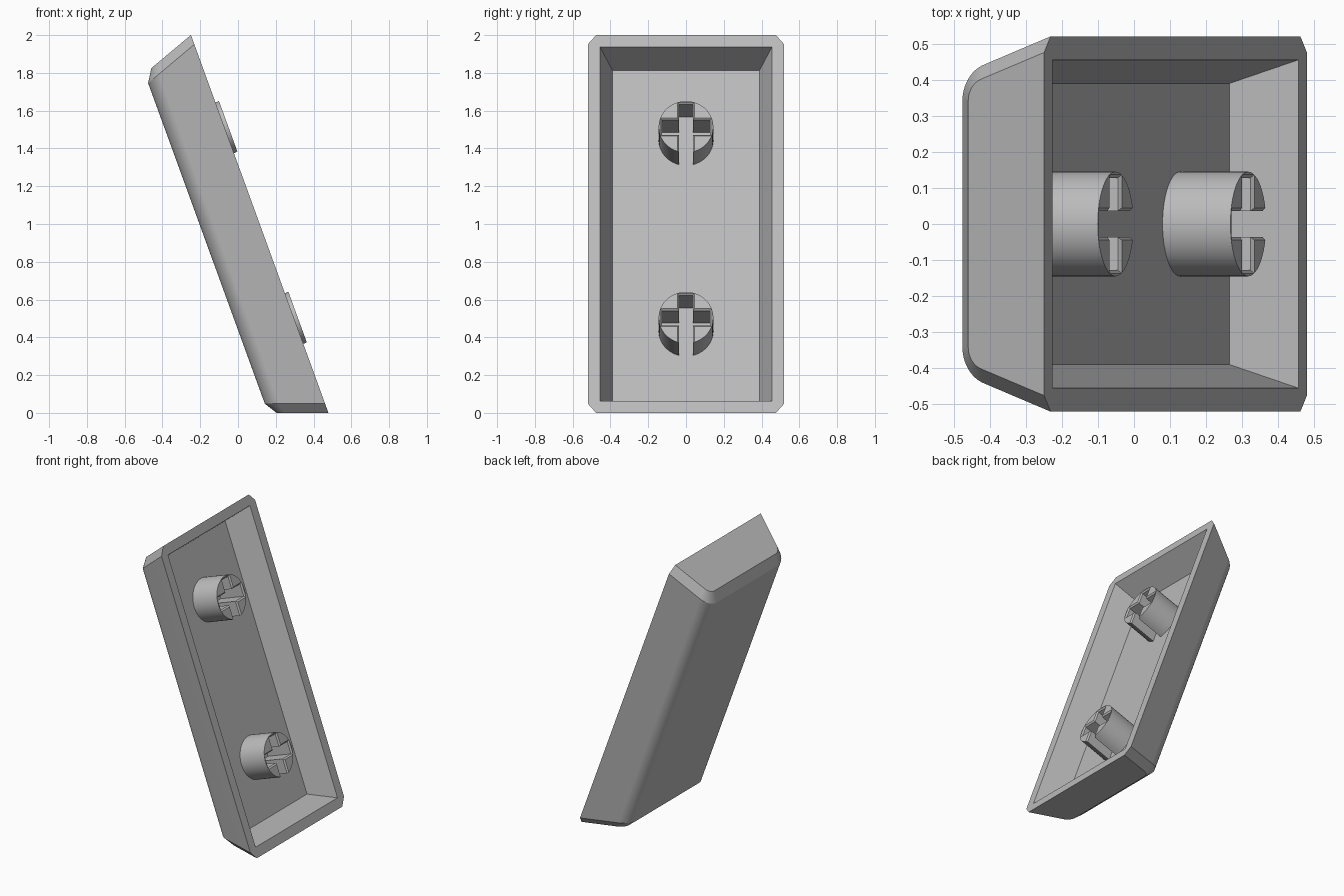
import bpy, bmesh, math

# Local frame of every part: x = out of the opening, y = width, z = length.
TILT = math.radians(20)
TAPER = math.tan(TILT)

cube = bpy.data.objects.get("Cube")
if cube:
    bpy.data.objects.remove(cube, do_unlink=True)

grey = bpy.data.materials.new("light_grey_plastic")
grey.use_nodes = True
COLOUR = (0.5, 0.5, 0.5, 1)
grey.diffuse_color = COLOUR
grey.node_tree.nodes["Principled BSDF"].inputs["Base Color"].default_value = COLOUR


def loft(name, loops):
    """Closed solid through a list of equal-length point loops."""
    bm = bmesh.new()
    rings = [[bm.verts.new(p) for p in loop] for loop in loops]
    for a, b in zip(rings, rings[1:]):
        for i in range(len(a)):
            j = (i + 1) % len(a)
            bm.faces.new((a[i], a[j], b[j], b[i]))
    bm.faces.new(rings[0])
    bm.faces.new(rings[-1])
    bmesh.ops.recalc_face_normals(bm, faces=bm.faces)
    mesh = bpy.data.meshes.new(name)
    bm.to_mesh(mesh)
    bm.free()
    mesh.materials.append(grey)
    obj = bpy.data.objects.new(name, mesh)
    bpy.context.collection.objects.link(obj)
    obj.location = (0.115, 0, 1)
    obj.rotation_euler = (0, -TILT, 0)
    return obj


def select(obj):
    bpy.ops.object.select_all(action='DESELECT')
    obj.select_set(True)
    bpy.context.view_layer.objects.active = obj


def cut(obj, cutter):
    cutter.hide_render = True
    mod = obj.modifiers.new("cut", 'BOOLEAN')
    mod.operation = 'DIFFERENCE'
    mod.solver = 'EXACT'
    mod.object = cutter
    select(obj)
    bpy.ops.object.modifier_apply(modifier=mod.name)
    bpy.data.objects.remove(cutter, do_unlink=True)


def finish(obj):
    select(obj)
    bpy.ops.object.shade_smooth_by_angle(angle=math.radians(30))
    obj.modifiers.new("clean_shading", 'WEIGHTED_NORMAL').keep_sharp = True


# Outer shell: sloped side walls rounded into a flat face
def section(inset):
    radius = 0.107
    turn = math.pi / 2 - math.atan(TAPER)
    half = [(0.52 - inset / math.cos(TILT), 0)]
    for i in range(11):
        a = turn * (1 - i / 10)
        half.append((0.34 + (radius - inset) * math.sin(a),
                     0.30 - radius + (radius - inset) * math.cos(a)))
    return half + [(-y, d) for y, d in reversed(half)]


def station(side, inset, setback):
    return [(-d, y, side * (1.065 - setback - TAPER * d)) for y, d in section(inset)]


CHAMFER = 0.042
shell = loft("shell", [station(-1, CHAMFER, 0), station(-1, 0, 0.053),
                       station(1, 0, 0.053), station(1, CHAMFER, 0)])


# Hollow inside with tapering walls
def opening(depth):
    y, z = 0.455 - TAPER * depth, 0.997 - TAPER * depth
    return [(-depth, y, z), (-depth, -y, z), (-depth, -y, -z), (-depth, y, -z)]


cut(shell, loft("cavity_cutter", [opening(0.18), opening(-0.05)]))
finish(shell)


# Round stems with a chamfered cross slot, open on the lower side
def circle(x, z0):
    steps = [math.tau * i / 48 for i in range(48)]
    return [(x, 0.145 * math.sin(a), z0 + 0.145 * math.cos(a)) for a in steps]


def cross(x, z0, grow):
    w, h, arm, top, low = 0.036 + grow, 0.042 + grow, 0.128 + grow, 0.128 + grow, -0.2
    half = [(w, top), (w, h), (arm, h), (arm, -h), (w, -h), (w, low)]
    outline = half + [(-y, z) for y, z in reversed(half)]
    return [(x, y, z0 + z) for y, z in outline]


for name, z0 in (("upper_stem", 0.54), ("lower_stem", -0.535)):
    stem = loft(name, [circle(-0.19, z0), circle(0.02, z0)])
    cut(stem, loft("slot_cutter", [cross(-0.25, z0, 0), cross(0.011, z0, 0),
                                   cross(0.02, z0, 0.009), cross(0.04, z0, 0.009)]))
    finish(stem)
